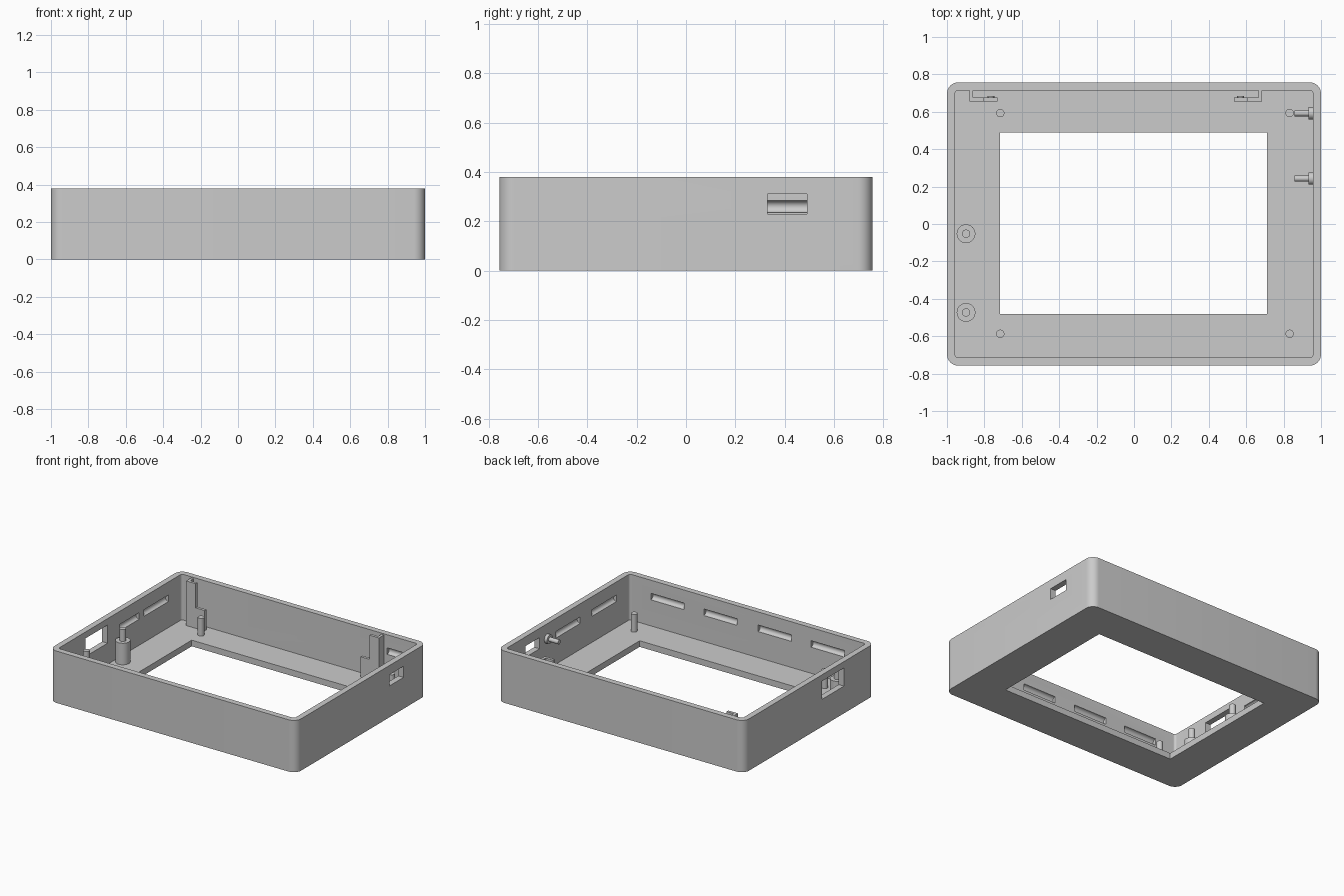
import bpy, bmesh
from math import pi
from mathutils import Matrix

if "Cube" in bpy.data.objects:
    bpy.data.objects.remove(bpy.data.objects["Cube"])

grey = bpy.data.materials.new("plain_grey")
grey.use_nodes = True
COLOUR = (0.6, 0.6, 0.6, 1)
grey.diffuse_color = COLOUR
grey.node_tree.nodes["Principled BSDF"].inputs["Base Color"].default_value = COLOUR

WALL, FLOOR, HEIGHT = 0.043, 0.045, 0.38
HALF_X, HALF_Y = 1.0, 0.757
IN_X, IN_Y = HALF_X - WALL, HALF_Y - WALL
SLOT_Z, SLOT_R = 0.26, 0.024


def add_object(name, bm):
    mesh = bpy.data.meshes.new(name)
    bm.to_mesh(mesh)
    bm.free()
    mesh.materials.append(grey)
    obj = bpy.data.objects.new(name, mesh)
    bpy.context.collection.objects.link(obj)
    return obj


def box(name, x, y, z, radius=0):
    """Box from (min, max) ranges, with optional rounded vertical edges."""
    bm = bmesh.new()
    size = [r[1] - r[0] for r in (x, y, z)]
    centre = [(r[0] + r[1]) / 2 for r in (x, y, z)]
    bmesh.ops.create_cube(bm, size=1, matrix=Matrix.Translation(centre) @ Matrix.Diagonal((*size, 1)))
    if radius:
        edges = [e for e in bm.edges if abs(e.verts[0].co.z - e.verts[1].co.z) > 0.001]
        bmesh.ops.bevel(bm, geom=edges, offset=radius, segments=10, profile=0.5, affect='EDGES')
    return add_object(name, bm)


def rod(name, centre, radius, length, axis='Z'):
    turn = {'X': Matrix.Rotation(pi / 2, 4, 'Y'), 'Y': Matrix.Rotation(pi / 2, 4, 'X'),
            'Z': Matrix.Identity(4)}[axis]
    bm = bmesh.new()
    bmesh.ops.create_cone(bm, cap_ends=True, segments=32, radius1=radius, radius2=radius,
                          depth=length, matrix=Matrix.Translation(centre) @ turn)
    return add_object(name, bm)


def upright(name, x, y, radius, bottom, top):
    return rod(name, (x, y, (bottom + top) / 2), radius, top - bottom)


def smooth(obj):
    bpy.ops.object.select_all(action='DESELECT')
    obj.select_set(True)
    bpy.context.view_layer.objects.active = obj
    bpy.ops.object.shade_smooth_by_angle(angle=pi / 6)


def cut(target, cutter):
    cutter.hide_render = True
    bpy.context.view_layer.objects.active = target
    mod = target.modifiers.new("cut", 'BOOLEAN')
    mod.operation, mod.solver, mod.object = 'DIFFERENCE', 'EXACT', cutter
    bpy.ops.object.modifier_apply(modifier=mod.name)
    bpy.data.objects.remove(cutter)


# Open tray with rounded corners and a display opening in the floor
case = box("case", (-HALF_X, HALF_X), (-HALF_Y, HALF_Y), (0, HEIGHT), 0.06)
cut(case, box("cavity", (-IN_X, IN_X), (-IN_Y, IN_Y), (FLOOR, 1), 0.017))
cut(case, box("display_opening", (-0.717, 0.712), (-0.48, 0.488), (-1, 1)))

# Ports through the side walls
cut(case, box("right_port", (0.9, 1.1), (0.33, 0.49), (0.23, 0.312)))
cut(case, box("left_port", (-1.1, -0.93), (-0.402, -0.145), (0.2, 0.333)))

# Half-round snap grooves on the inner walls
for x in (-0.65, -0.22, 0.22, 0.65):
    cut(case, rod("groove", (x, -IN_Y, SLOT_Z), SLOT_R, 0.27, 'X'))
cut(case, rod("groove", (0.78, IN_Y, SLOT_Z), SLOT_R, 0.14, 'X'))
for wall, y, length in ((1, -0.42, 0.28), (1, 0, 0.28), (-1, 0.11, 0.22), (-1, 0.42, 0.28)):
    cut(case, rod("groove", (wall * IN_X, y, SLOT_Z), SLOT_R, length, 'Y'))
smooth(case)

# Four short locating posts around the opening
for x in (-0.715, 0.832):
    for y in (-0.587, 0.593):
        smooth(upright("locating_post", x, y, 0.022, 0.03, 0.175))

# Two stepped bosses along one side
for y in (-0.473, -0.052):
    smooth(upright("boss", -0.898, y, 0.05, 0.03, 0.203))
    smooth(upright("boss_pin", -0.898, y, 0.022, 0.19, 0.29))

# Flanged pins either side of the right port
for y in (0.243, 0.592):
    smooth(rod("side_pin", (0.905, y, 0.272), 0.016, 0.095, 'X'))
    smooth(rod("side_pin_flange", (0.947, y, 0.272), 0.033, 0.026, 'X'))

# Stepped brackets on the back wall, one the mirror of the other
for outer, way in ((-0.88, 1), (0.685, -1)):
    def span(a, b):
        return sorted((outer + way * a, outer + way * b))
    box("bracket_arm", span(0, 0.02), (0.66, 0.73), (0.03, 0.372))
    box("bracket_upper_plate", span(0, 0.078), (0.655, 0.675), (0.03, 0.372))
    box("bracket_lower_plate", span(0.07, 0.15), (0.655, 0.675), (0.03, 0.195))
    smooth(rod("bracket_nub", (outer + way * 0.115, 0.677, 0.165), 0.018, 0.016, 'Y'))
